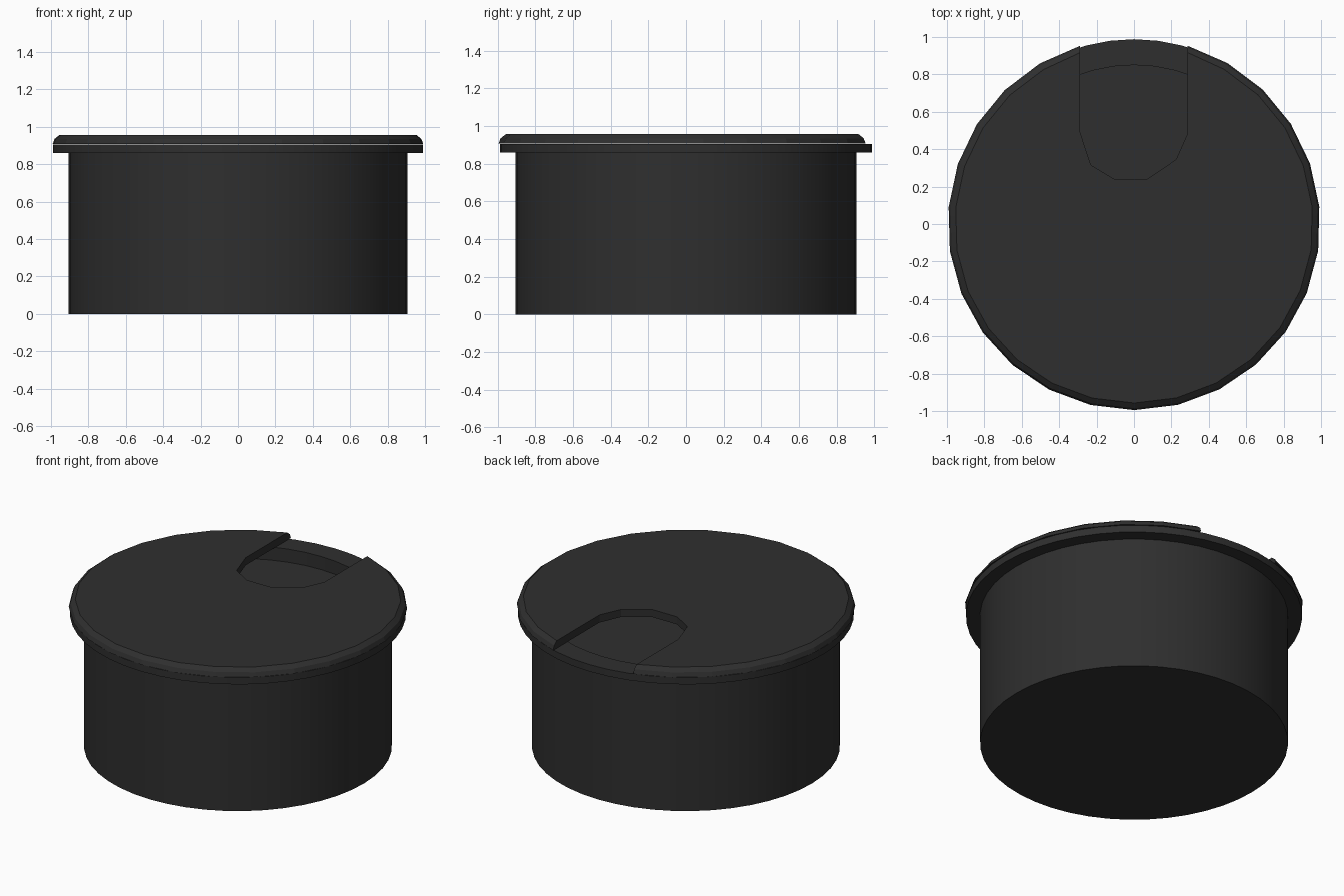
import bpy, bmesh
from math import cos, sin, pi, radians, atan2

if "Cube" in bpy.data.objects:
    bpy.data.objects.remove(bpy.data.objects["Cube"])

black = bpy.data.materials.new("black_plastic")
black.diffuse_color = (0.028, 0.028, 0.028, 1)
black.use_nodes = True
black.node_tree.nodes["Principled BSDF"].inputs["Base Color"].default_value = black.diffuse_color


def make_object(name, bm, angle):
    bmesh.ops.recalc_face_normals(bm, faces=bm.faces)
    mesh = bpy.data.meshes.new(name)
    bm.to_mesh(mesh)
    bm.free()
    mesh.materials.append(black)
    obj = bpy.data.objects.new(name, mesh)
    bpy.context.collection.objects.link(obj)
    bpy.ops.object.select_all(action='DESELECT')
    obj.select_set(True)
    bpy.context.view_layer.objects.active = obj
    bpy.ops.object.shade_smooth_by_angle(angle=radians(angle))
    return obj


def bridge(bm, a, b):
    n = len(a)
    for i in range(n):
        j = (i + 1) % n
        bm.faces.new((a[i], a[j], b[j], b[i]))


# Sleeve: round body, flange and recessed floor turned as one profile
def lathe(name, profile, sides):
    bm = bmesh.new()
    rings = [[bm.verts.new((r * cos(2 * pi * i / sides), r * sin(2 * pi * i / sides), z))
              for i in range(sides)] for r, z in profile]
    for a, b in zip(rings, rings[1:]):
        bridge(bm, a, b)
    bm.faces.new(rings[0])
    bm.faces.new(rings[-1])
    return make_object(name, bm, 30)


lathe("grommet_sleeve", [(0.905, 0), (0.905, 0.86), (0.988, 0.86), (0.988, 0.905),
                         (0.85, 0.905), (0.85, 0.82)], 48)

# Lid: faceted disc with chamfered rim and a U-shaped cable notch at the back
notch = [(0.285, 0.48), (0.225, 0.345), (0.07, 0.24),
         (-0.105, 0.24), (-0.23, 0.315), (-0.288, 0.49)]
start = atan2(0.957, -0.288)
end = atan2(0.958, 0.285) + 2 * pi
steps = 24
arc = [start + (end - start) * i / steps for i in range(steps + 1)]


def lid_loop(bm, radius, z):
    rim = [(radius * cos(a), radius * sin(a)) for a in arc]
    # keep the notch sides straight where they meet the rim
    rim[0] = (-0.288, rim[0][1])
    rim[-1] = (0.285, rim[-1][1])
    return [bm.verts.new((x, y, z)) for x, y in rim + notch]


bm = bmesh.new()
loops = [lid_loop(bm, r, z) for r, z in [(0.995, 0.908), (0.985, 0.935), (0.957, 0.957)]]
for a, b in zip(loops, loops[1:]):
    bridge(bm, a, b)
bm.faces.new(loops[0])
bm.faces.new(loops[-1])
make_object("grommet_lid", bm, 10)
